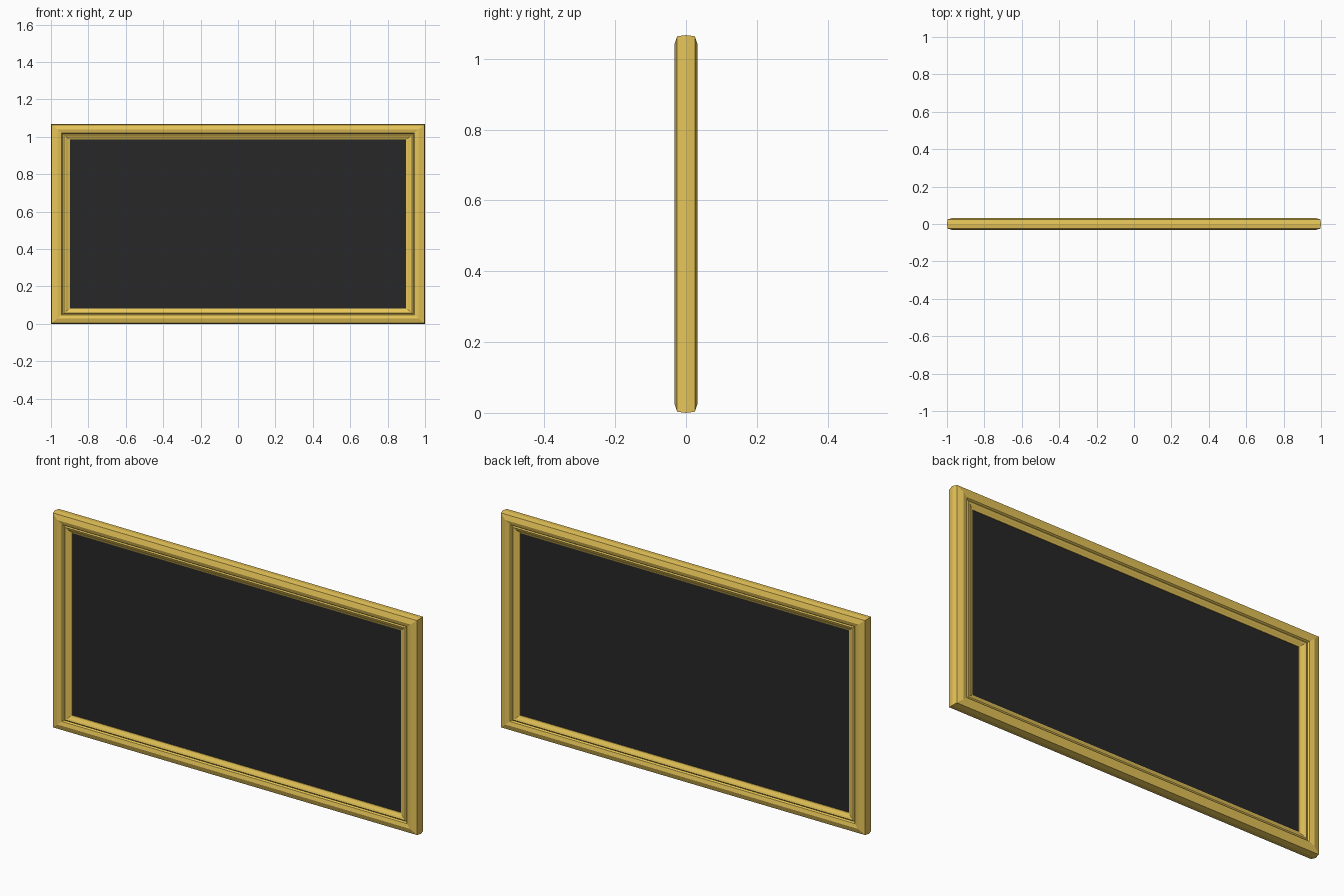
import bpy, bmesh

if "Cube" in bpy.data.objects:
    bpy.data.objects.remove(bpy.data.objects["Cube"])

HALF_W, HEIGHT = 1.0, 1.067
CZ = HEIGHT / 2
ASPECT = 0.82          # top and bottom rails are slimmer than the side rails


def add_object(name, bm, color):
    bmesh.ops.recalc_face_normals(bm, faces=bm.faces[:])
    mesh = bpy.data.meshes.new(name)
    bm.to_mesh(mesh)
    bm.free()
    ob = bpy.data.objects.new(name, mesh)
    bpy.context.collection.objects.link(ob)
    mat = bpy.data.materials.new(name + "_colour")
    mat.diffuse_color = color
    mat.use_nodes = True
    mat.node_tree.nodes["Principled BSDF"].inputs["Base Color"].default_value = mat.diffuse_color
    mesh.materials.append(mat)
    return ob


# Moulding profile: (distance inward from the outer edge, depth from centre)
front = [(0.0, 0.0), (0.004, 0.025), (0.034, 0.033), (0.057, 0.028),
         (0.063, 0.020), (0.070, 0.024), (0.080, 0.021), (0.092, 0.015),
         (0.101, 0.012)]
profile = [(d, -y) for d, y in front] + [(d, y) for d, y in reversed(front[1:])]

# Mitred frame: one rectangle of vertices per profile point
bm = bmesh.new()
rings = []
for d, y in profile:
    w, h = HALF_W - d, CZ - d * ASPECT
    rings.append([bm.verts.new((sx * w, y, CZ + sz * h))
                  for sx, sz in ((-1, -1), (1, -1), (1, 1), (-1, 1))])
for a, b in zip(rings, rings[1:] + rings[:1]):
    for i in range(4):
        j = (i + 1) % 4
        bm.faces.new((a[i], a[j], b[j], b[i]))
add_object("frame", bm, (0.80, 0.56, 0.10, 1))

# Dark board held inside the frame
bm = bmesh.new()
bmesh.ops.create_cube(bm, size=1)
bmesh.ops.scale(bm, vec=(1.81, 0.018, HEIGHT - 0.16), verts=bm.verts)
bmesh.ops.translate(bm, vec=(0, 0, CZ), verts=bm.verts)
add_object("panel", bm, (0.02, 0.02, 0.02, 1))
